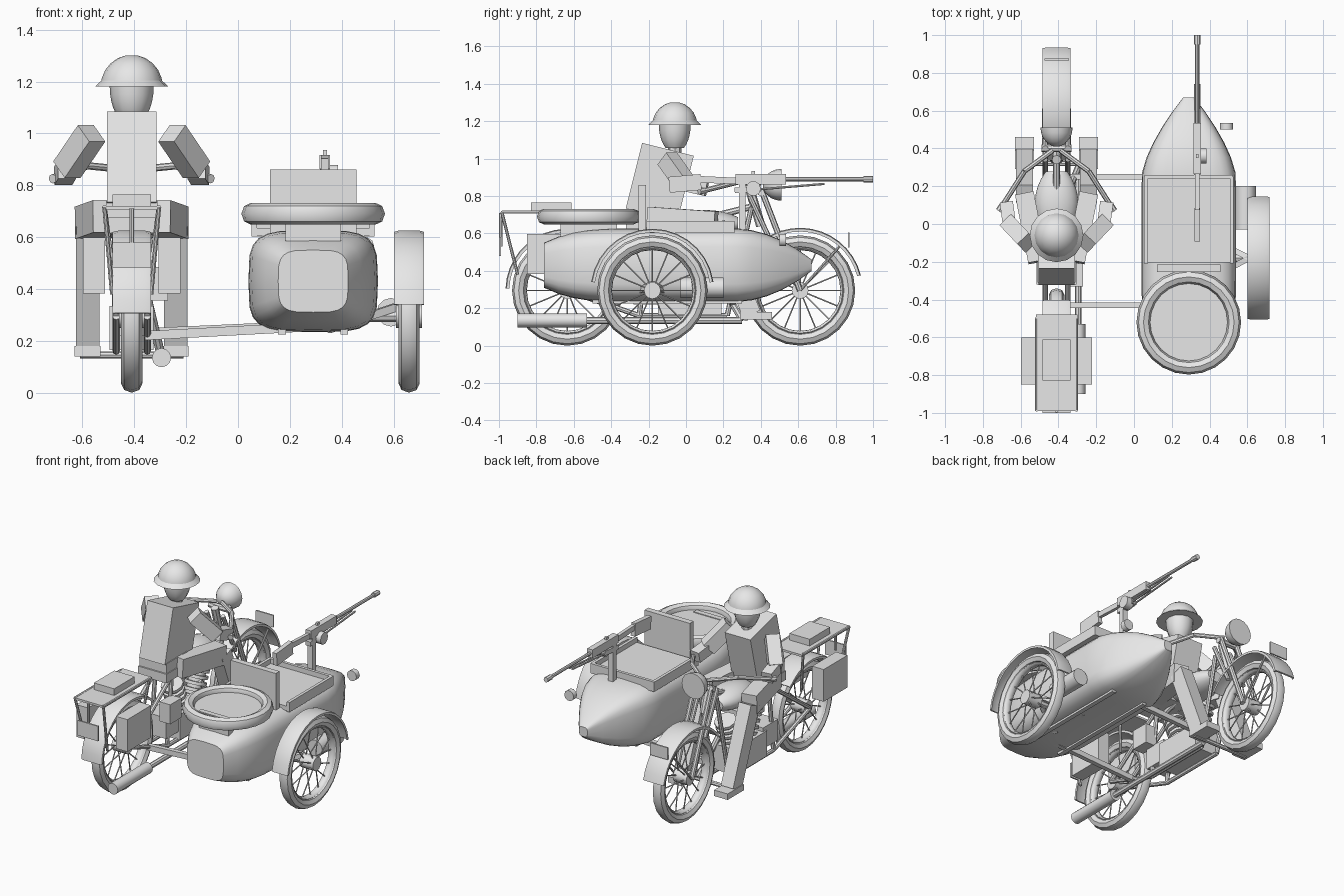
import bpy, bmesh
from math import sin, cos, pi, radians
from mathutils import Vector, Matrix

default_cube = bpy.data.objects.get("Cube")
if default_cube:
    bpy.data.objects.remove(default_cube)

grey = bpy.data.materials.new("plain_grey")
grey.use_nodes = True
grey.diffuse_color = (.8, .8, .8, 1)
grey.node_tree.nodes["Principled BSDF"].inputs["Base Color"].default_value = grey.diffuse_color

ACROSS, ALONG, UP = Vector((1, 0, 0)), Vector((0, 1, 0)), Vector((0, 0, 1))
AXLE_Z = .295
smooth_parts = []


def bike(x, y, z):
    """Point measured from the centre line of the bike."""
    return Vector((x - .41, y, z))


def sidecar(x, y, z):
    """Point measured from the centre line of the sidecar."""
    return Vector((x + .29, y, z))


FRONT_AXLE, REAR_AXLE = bike(0, .61, AXLE_Z), bike(0, -.635, AXLE_Z)
SIDE_AXLE = sidecar(.37, -.18, AXLE_Z)


def finish(name, bm, smooth=False):
    bmesh.ops.recalc_face_normals(bm, faces=bm.faces)
    mesh = bpy.data.meshes.new(name)
    bm.to_mesh(mesh)
    bm.free()
    mesh.materials.append(grey)
    part = bpy.data.objects.new(name, mesh)
    bpy.context.collection.objects.link(part)
    if smooth:
        smooth_parts.append(part)


def box(name, centre, size, tilt=0):
    bm = bmesh.new()
    bmesh.ops.create_cube(bm, size=1)
    turn = Matrix.Rotation(radians(tilt), 4, 'X')
    bm.transform(Matrix.Translation(centre) @ turn @ Matrix.Diagonal((*size, 1)))
    finish(name, bm)


def loft(name, rings, wrap=False, smooth=True):
    bm = bmesh.new()
    rows = [[bm.verts.new(point) for point in ring] for ring in rings]
    pairs = list(zip(rows, rows[1:]))
    if wrap:
        pairs.append((rows[-1], rows[0]))
    else:
        bm.faces.new(rows[0])
        bm.faces.new(rows[-1])
    for a, b in pairs:
        for j in range(len(a)):
            bm.faces.new((a[j - 1], a[j], b[j], b[j - 1]))
    finish(name, bm, smooth)


def circle(sides):
    return [(cos(2 * pi * i / sides), sin(2 * pi * i / sides)) for i in range(sides)]


def lathe(name, profile, origin, axis, sides=16, wrap=False):
    """Turn (radius, distance along axis) pairs around the axis."""
    turn = axis.to_track_quat('Z', 'Y')
    rings = [[origin + turn @ Vector((radius * c, radius * s, along)) for c, s in circle(sides)]
             for radius, along in profile]
    loft(name, rings, wrap)


def dome(radius, height, stop=80):
    angles = [radians(stop * i / 5) for i in range(6)]
    return [(radius * cos(a), height * sin(a)) for a in angles]


def hoop(name, centre, axis, radius, thick, wide):
    section = [(radius + thick * c, wide * s) for c, s in circle(8)]
    lathe(name, section, centre, axis, 24, True)


def rod(name, start, end, radius=.014, sides=8):
    way = end - start
    lathe(name, [(radius, 0), (radius, way.length)], start, way, sides)


def beam(name, start, end, wide, high):
    way = end - start
    side = way.cross(UP).normalized() * wide / 2
    lift = side.cross(way).normalized() * high / 2
    corners = (side + lift, lift - side, -side - lift, side - lift)
    loft(name, [[end_point + corner for corner in corners] for end_point in (start, end)], smooth=False)


def shell(name, centre, stations, power):
    """Loft rounded sections given as (y, half width, half height)."""
    def rounded(v):
        return abs(v) ** power * (1 if v > 0 else -1)
    loft(name, [[centre + Vector((wide * rounded(c), y, high * rounded(s))) for c, s in circle(24)]
                for y, wide, high in stations])


def wheel(name, centre):
    hoop(name + "_tyre", centre, ACROSS, .26, .035, .041)
    hoop(name + "_rim", centre, ACROSS, .228, .012, .025)
    rod(name + "_hub", centre - ACROSS * .05, centre + ACROSS * .05, .045, 12)
    for i, (c, s) in enumerate(circle(16)):
        spoke = ALONG * c + UP * s
        lean = ACROSS * (.03 if i % 2 else -.03)
        rod(name + "_spoke", centre + lean + spoke * .04, centre + spoke * .22, .004, 5)


def mudguard(name, centre, radius, wide, start, end):
    rings = []
    for i in range(15):
        angle = radians(start + (end - start) * i / 14)
        out = ALONG * cos(angle) + UP * sin(angle)
        crown, edge = centre + out * radius, centre + out * (radius - .02)
        flat, lip = ACROSS * wide * .35, ACROSS * wide / 2
        rings.append([edge - lip, crown - out * .005 - lip, crown - flat, crown + flat,
                      crown - out * .005 + lip, edge + lip, edge + out * .01 + flat, edge + out * .01 - flat])
    loft(name, rings)


# Wheels and mudguards
wheel("front_wheel", FRONT_AXLE)
wheel("rear_wheel", REAR_AXLE)
wheel("sidecar_wheel", SIDE_AXLE)
mudguard("front_mudguard", FRONT_AXLE, .335, .15, 14, 145)
mudguard("rear_mudguard", REAR_AXLE, .33, .15, 45, 178)
mudguard("sidecar_mudguard", SIDE_AXLE, .33, .116, 8, 172)
box("front_plate", bike(0, .87, .565), (.13, .01, .08))

# Sidecar hull: straight middle, tapered nose, blunt tail
stations = []
for i in range(19):
    y = -.76 + 1.43 * i / 18
    nose, tail = max(0, y - .25) / .42, max(0, -.3 - y) / .46
    stations.append((y, .25 - .22 * nose ** 1.5 - .115 * tail ** 3, .197 - .165 * nose ** 2 - .077 * tail ** 3))
shell("sidecar_hull", sidecar(0, 0, .43), stations, .5)

# Cockpit
for side in (-1, 1):
    box("cockpit_side_rail", sidecar(side * .227, .02, .635), (.02, .46, .065))
    beam("chassis_rail", sidecar(side * .12, -.5, .24), sidecar(side * .12, .3, .24), .03, .03)
box("cockpit_front_rail", sidecar(0, .25, .635), (.47, .02, .065))
box("cockpit_cover", sidecar(0, .02, .62), (.44, .45, .03))
box("seat_back", sidecar(0, -.235, .72), (.335, .04, .28))

# Spare wheel on the tail
hoop("spare_tyre", sidecar(0, -.52, .69), UP, .24, .037, .042)
rod("spare_disc", sidecar(0, -.52, .65), sidecar(0, -.52, .695), .21, 20)
box("spare_mount", sidecar(0, -.52, .62), (.215, .3, .07))
box("spare_strap", sidecar(0, -.665, .69), (.215, .035, .02))

# Sidecar fittings and chassis
rod("sidecar_lamp", sidecar(.2, .5, .565), sidecar(.2, .535, .565), .035, 10)
rod("side_canister", sidecar(.3, -.03, .31), sidecar(.3, .2, .31), .055, 12)
beam("front_cross_bar", bike(.03, .25, .23), sidecar(.1, .25, .265), .03, .035)
beam("rear_cross_bar", bike(.05, -.43, .22), sidecar(.1, -.43, .26), .03, .035)
rod("wheel_axle", SIDE_AXLE - ACROSS * .25, SIDE_AXLE, .022)
for y in (-.32, -.05):
    beam("wheel_arm", sidecar(.06, y, .245), sidecar(.32, -.18, .33), .03, .03)

# Mounted gun
gun = sidecar(.045, 0, .89)
beam("gun_stock", gun + ALONG * -.09 - UP * .03, gun + ALONG * .08 - UP * .015, .03, .085)
beam("gun_body", gun + ALONG * .06, gun + ALONG * .28 - UP * .01, .022, .035)
box("gun_receiver", gun + ALONG * .4, (.04, .27, .055))
box("gun_sight", gun + ALONG * .36 + UP * .03, (.015, .02, .03))
box("gun_post", gun + ALONG * .3 - UP * .16, (.035, .035, .27))
rod("gun_barrel", gun + ALONG * .5, gun + ALONG, .011)
rod("gun_muzzle", gun + ALONG * .95, gun + ALONG, .017)
beam("gun_pivot_arm", gun + ALONG * .26 - UP * .06, gun + ALONG * .4 - UP * .05, .035, .03)
drum = gun + ALONG * .36 - UP * .05
rod("gun_drum", drum, drum + ACROSS * .05, .04, 10)
for side in (-1, 1):
    offset = ACROSS * side * .012
    rod("gun_bipod_leg", gun + offset + ALONG * .38 - UP * .055, gun + offset + ALONG * .74 - UP * .025, .006)

# Mirrored bike parts
for side in (-1, 1):
    def half(x, y, z):
        return bike(side * x, y, z)

    # Frame tubes
    cradle, rear_cradle, seat_top = half(.06, .22, .16), half(.06, -.25, .16), half(.06, -.2, .61)
    hub = ACROSS * side * .06
    rod("fork_leg", half(.06, .4, .84), FRONT_AXLE + hub, .016)
    rod("fork_spring", half(.06, .34, .8), half(.06, .47, .52))
    rod("guard_stay", FRONT_AXLE + hub, half(.06, .82, .53), .007)
    rod("down_tube", half(.06, .35, .74), cradle)
    rod("cradle_tube", cradle, rear_cradle)
    rod("chain_stay", rear_cradle, REAR_AXLE + hub)
    rod("seat_stay", seat_top, REAR_AXLE + hub)
    rod("seat_tube", seat_top, rear_cradle)

    # Handlebar
    bend, hand = half(.17, .28, .875), half(.285, .1, .83)
    rod("handlebar_inner", half(.02, .39, .86), bend)
    rod("handlebar_outer", bend, hand)
    rod("handlebar_grip", hand, half(.305, .07, .825), .018)

    # Luggage
    rack_end, rack_front = half(.105, -.985, .715), half(.105, -.5, .715)
    box("pannier", half(.145, -.725, .49), (.085, .25, .215))
    rod("rack_rail", rack_end, rack_front, .009)
    rod("rack_strut", rack_end, half(.075, -.9, .38), .009)
    rod("rack_stay", rack_front, half(.07, -.53, .45), .009)

    # Rider limbs
    knee, elbow = half(.17, .16, .655), half(.25, 0, .86)
    beam("rider_thigh", half(.1, -.2, .68), knee, .1, .125)
    beam("rider_shin", knee, half(.17, .35, .17), .09, .1)
    box("rider_foot", half(.17, .375, .16), (.1, .17, .04))
    beam("rider_upper_arm", half(.155, -.1, 1), elbow, .085, .09)
    beam("rider_forearm", elbow, half(.265, .11, .835), .07, .07)

# Steering and headlight
rod("fork_crown", bike(-.08, .4, .82), bike(.08, .4, .82), .02)
rod("steering_head", bike(0, .34, .84), bike(0, .4, .64), .025)
rod("top_tube", bike(0, .34, .74), bike(0, -.25, .59), .018)
lathe("headlight", dome(.085, .1), bike(0, .51, .86), -ALONG)

# Tank, saddle, rack
bulge = [(i / 10, sin(pi * i / 10) ** .6) for i in range(1, 10)]
shell("fuel_tank", bike(0, -.1, .65), [(t * .42, b * .115, b * .075) for t, b in bulge], 1)
box("saddle", bike(0, -.19, .645), (.21, .26, .06))
box("rear_rack", bike(0, -.735, .713), (.22, .51, .014))
box("rack_bag", bike(0, -.72, .742), (.15, .215, .045))
box("rear_plate", bike(0, -.995, .53), (.15, .01, .1))
rod("plate_stem", bike(0, -.99, .71), bike(0, -.99, .53), .009)

# Engine with finned cylinders, exhaust
box("crankcase", bike(0, .02, .25), (.17, .34, .17))
box("gearbox", bike(0, -.2, .29), (.15, .16, .14))
box("tool_box", bike(.1, -.27, .42), (.08, .12, .13))
fins = [(.07 if i % 4 < 2 else .05, .02 * ((i + 1) // 2)) for i in range(22)]
for lean in (-.4, .4):
    lathe("engine_cylinder", fins, bike(0, .03 + lean * .15, .3), UP + ALONG * lean, 10)
pipe_front = bike(.115, .3, .135)
rod("exhaust_riser", pipe_front, bike(.04, .12, .45), .018)
rod("exhaust_pipe", pipe_front, pipe_front - ALONG * .9, .018)
rod("exhaust_muffler", pipe_front - ALONG * .83, pipe_front - ALONG * 1.2, .037, 12)
rod("footrest_bar", bike(-.2, .32, .145), bike(.2, .32, .145))

# Rider torso, head and helmet
box("rider_torso", bike(0, -.14, .875), (.19, .285, .36), -14)
box("rider_hips", bike(0, -.2, .7), (.2, .22, .08))
brow = bike(0, -.06, 1.18)
rod("rider_neck", brow - UP * .18, brow - UP * .1, .035)
lathe("rider_head", dome(.085, .15, 55), brow, -UP, 12)
lathe("helmet_brim", [(.142, 0), (.11, .03)], brow, UP)
lathe("helmet_dome", dome(.12, .123), brow, UP)

# Smooth the rounded parts
bpy.ops.object.select_all(action='DESELECT')
for part in smooth_parts:
    part.select_set(True)
bpy.context.view_layer.objects.active = smooth_parts[0]
bpy.ops.object.shade_smooth_by_angle(angle=radians(40))
